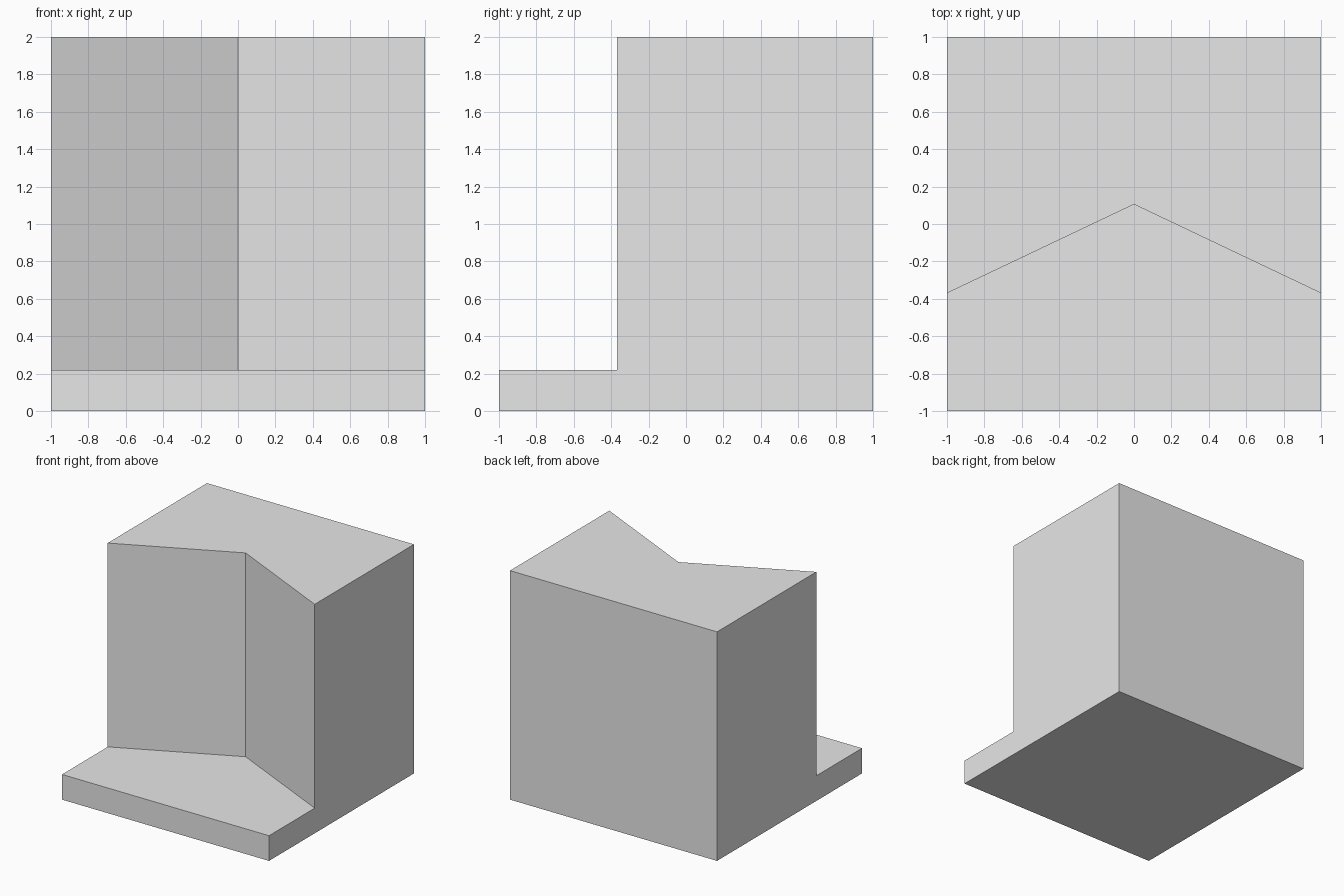
import bpy
import bmesh

cube = bpy.data.objects.get("Cube")
if cube:
    bpy.data.objects.remove(cube, do_unlink=True)

# Plain grey material
GREY = (0.8, 0.8, 0.8, 1.0)
grey = bpy.data.materials.new("light_grey")
grey.use_nodes = True
grey.diffuse_color = GREY
grey.node_tree.nodes["Principled BSDF"].inputs["Base Color"].default_value = GREY

HALF, STEP, TOP = 1.0, 0.22, 2.0
EDGE_Y, NOTCH_Y = -0.37, 0.105

# Plan outlines: the front floor and the tall block behind it
notch = [(-HALF, EDGE_Y), (0, NOTCH_Y), (HALF, EDGE_Y)]
floor_plan = [(-HALF, -HALF), (HALF, -HALF)] + notch[::-1]
block_plan = notch + [(HALF, HALF), (-HALF, HALF)]

bm = bmesh.new()


def face(points):
    return bm.faces.new([bm.verts.new(p) for p in points])


def raise_face(flat, height):
    """Extrude a face straight up and return its new top."""
    result = bmesh.ops.extrude_face_region(bm, geom=[flat])["geom"]
    verts = [g for g in result if isinstance(g, bmesh.types.BMVert)]
    bmesh.ops.translate(bm, verts=verts, vec=(0, 0, height))
    return next(g for g in result if isinstance(g, bmesh.types.BMFace))


# Square base slab, left open on top
base = face([(-HALF, -HALF, 0), (HALF, -HALF, 0), (HALF, HALF, 0), (-HALF, HALF, 0)])
base_top = raise_face(base, STEP)
bmesh.ops.delete(bm, geom=[base_top], context="FACES_ONLY")
face([(HALF * sx, HALF * sy, 0) for sx, sy in ((-1, -1), (-1, 1), (1, 1), (1, -1))])

# Floor in front of the block, then the block with its V-shaped front
face([(x, y, STEP) for x, y in floor_plan])
block = face([(x, y, STEP) for x, y in block_plan])
raise_face(block, TOP - STEP)

# Weld into one closed solid without inner faces
bmesh.ops.remove_doubles(bm, verts=bm.verts[:], dist=0.0001)
inner = [f for f in bm.faces
         if all(abs(v.co.z - STEP) < 0.001 for v in f.verts)
         and any(v.co.y > 0.9 for v in f.verts)]
bmesh.ops.delete(bm, geom=inner, context="FACES_ONLY")
seen = set()
for f in bm.faces[:]:
    key = frozenset(f.verts)
    if key in seen:
        bm.faces.remove(f)
    seen.add(key)
bmesh.ops.recalc_face_normals(bm, faces=bm.faces[:])

mesh = bpy.data.meshes.new("notched_block")
bm.to_mesh(mesh)
bm.free()
mesh.materials.append(grey)
bpy.context.collection.objects.link(bpy.data.objects.new("notched_block", mesh))
